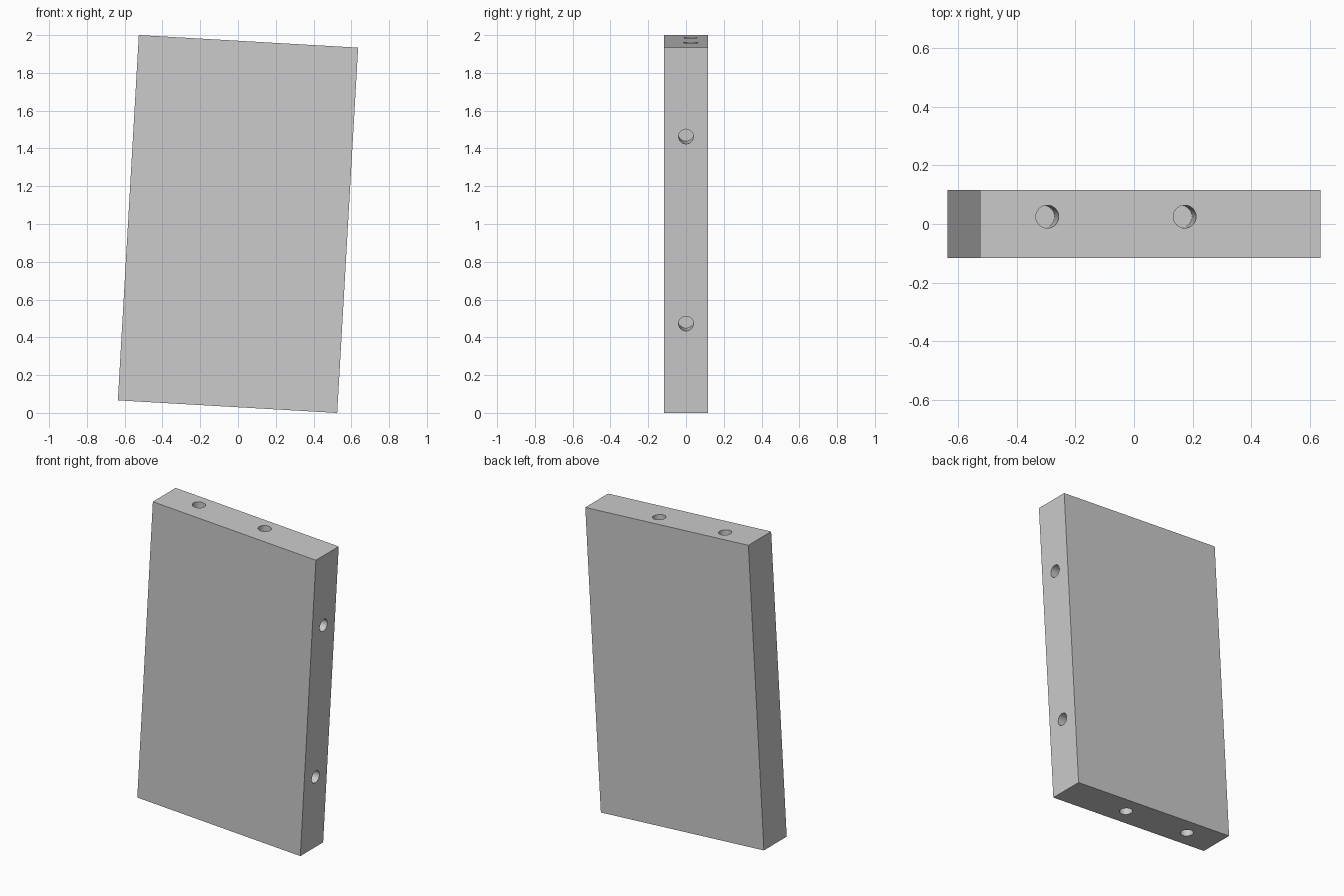
import bpy
from math import radians, pi
from mathutils import Matrix

if "Cube" in bpy.data.objects:
    bpy.data.objects.remove(bpy.data.objects["Cube"])

W, T, H = 1.163, 0.232, 1.937
R = 0.039
TILT = Matrix.Translation((0, 0, 1.0)) @ Matrix.Rotation(radians(3.28), 4, 'Y')

# Main slab, built square then tilted
bpy.ops.mesh.primitive_cube_add(size=1)
panel = bpy.context.object
panel.name = "panel"
panel.data.transform(Matrix.Diagonal((W, T, H, 1)))


def drill(name, loc, depth, axis):
    """Cut a blind round hole centred on an edge face of the slab."""
    bpy.ops.mesh.primitive_cylinder_add(vertices=32, radius=R, depth=2 * depth)
    cutter = bpy.context.object
    cutter.name = name
    turn = Matrix.Rotation(pi / 2, 4, 'Y') if axis == 'X' else Matrix.Identity(4)
    cutter.data.transform(Matrix.Translation(loc) @ turn)
    mod = panel.modifiers.new(name, 'BOOLEAN')
    mod.operation = 'DIFFERENCE'
    mod.solver = 'EXACT'
    mod.object = cutter
    bpy.context.view_layer.objects.active = panel
    bpy.ops.object.modifier_apply(modifier=name)
    bpy.data.objects.remove(cutter)


# Dowel holes in the top and bottom edges
for i, x in enumerate((-0.352, 0.118)):
    drill(f"top_hole_{i}", (x, 0.025, H / 2), 0.25, 'Z')
    drill(f"bottom_hole_{i}", (x, 0.0, -H / 2), 0.25, 'Z')

# Dowel holes in the right edge
for i, z in enumerate((-0.495, 0.497)):
    drill(f"side_hole_{i}", (W / 2, 0, z), 0.25, 'X')

# Tilt the finished panel
panel.data.transform(TILT)
bpy.ops.object.select_all(action='DESELECT')
panel.select_set(True)
bpy.context.view_layer.objects.active = panel
bpy.ops.object.shade_smooth_by_angle(angle=radians(30))
